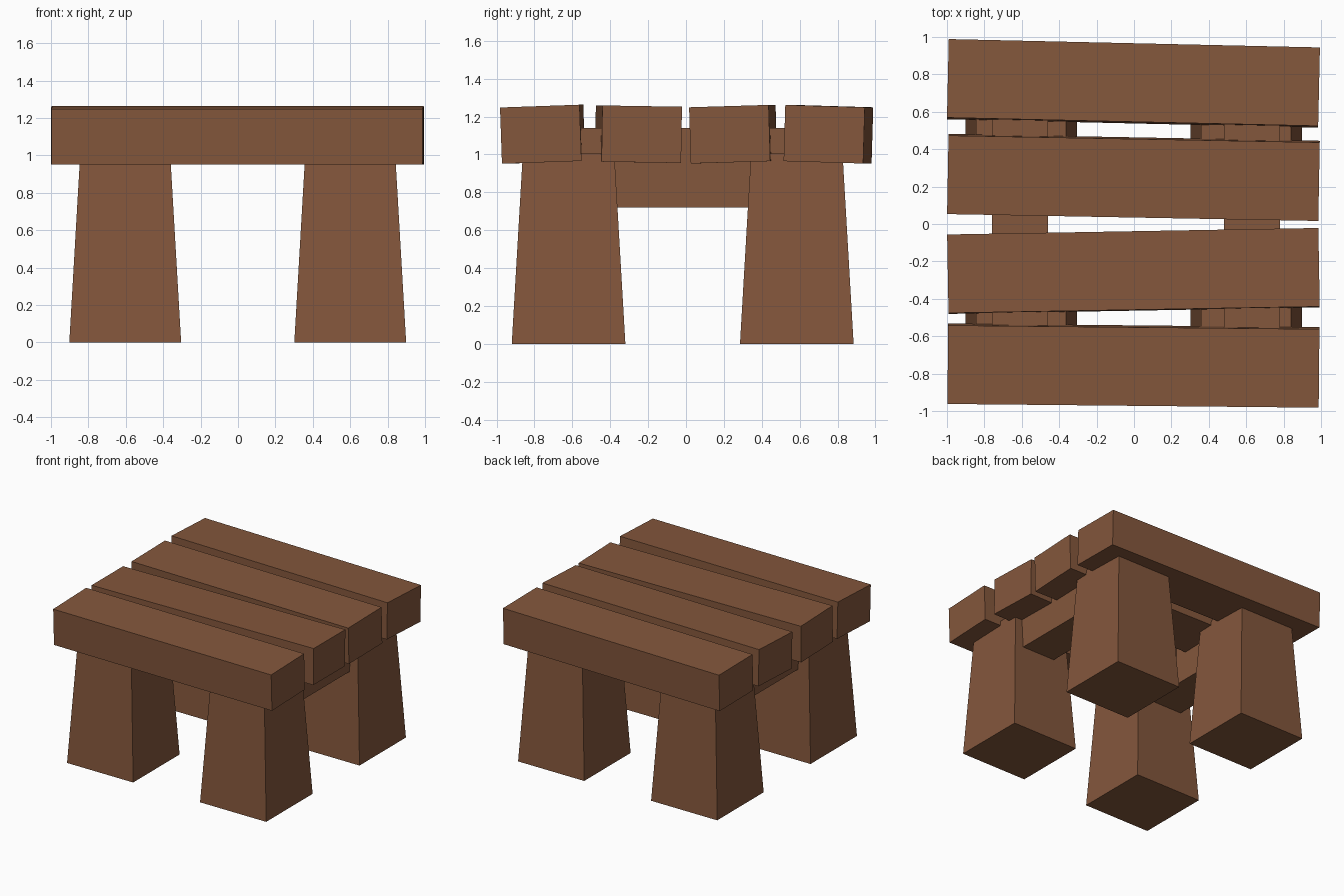
import bpy, bmesh
from mathutils import Matrix

if "Cube" in bpy.data.objects:
    bpy.data.objects.remove(bpy.data.objects["Cube"])

wood = bpy.data.materials.new("wood")
wood.diffuse_color = (0.23, 0.095, 0.045, 1)
wood.use_nodes = True
wood.node_tree.nodes["Principled BSDF"].inputs["Base Color"].default_value = wood.diffuse_color


def block(name, size, loc, rot_x=0.0, rot_z=0.0, taper=1.0):
    """Box of the given size about loc, its top face scaled by taper."""
    bm = bmesh.new()
    bmesh.ops.create_cube(bm, size=1)
    bmesh.ops.scale(bm, vec=size, verts=bm.verts)
    top = [v for v in bm.verts if v.co.z > 0]
    bmesh.ops.scale(bm, vec=(taper, taper, 1), verts=top)
    turn = Matrix.Rotation(rot_z, 4, 'Z') @ Matrix.Rotation(rot_x, 4, 'X')
    bm.transform(Matrix.Translation(loc) @ turn)
    mesh = bpy.data.meshes.new(name)
    bm.to_mesh(mesh)
    bm.free()
    mesh.materials.append(wood)
    obj = bpy.data.objects.new(name, mesh)
    bpy.context.collection.objects.link(obj)
    return obj


# Tapered legs
for side, x in (("left", -0.603), ("right", 0.60)):
    for end, y in (("front", -0.62), ("back", 0.585)):
        block(f"{end}_{side}_leg", (0.598, 0.6, 1.005), (x, y, 0.5025), taper=0.805)

# Cross beams joining front and back legs
for side, x in (("left", -0.61), ("right", 0.63)):
    block(f"{side}_cross_beam", (0.30, 1.56, 0.42), (x, -0.015, 0.93))

# Top planks, each slightly askew: centre y, tilt, yaw
planks = [(-0.757, 0.035, -0.010),
          (-0.25, -0.016, 0.018),
          (0.25, -0.016, -0.019),
          (0.752, -0.030, -0.0225)]
planks[1] = (-0.251, -0.016, 0.0175)
planks[2] = (0.249, 0.030, -0.0185)
planks[1], planks[2] = (-0.251, -0.016, 0.0175), (0.249, 0.030, -0.0185)
for i, (y, tilt, yaw) in enumerate(planks, 1):
    block(f"top_plank_{i}", (1.985, 0.42, 0.297), (-0.003, y, 1.107), tilt, yaw)
